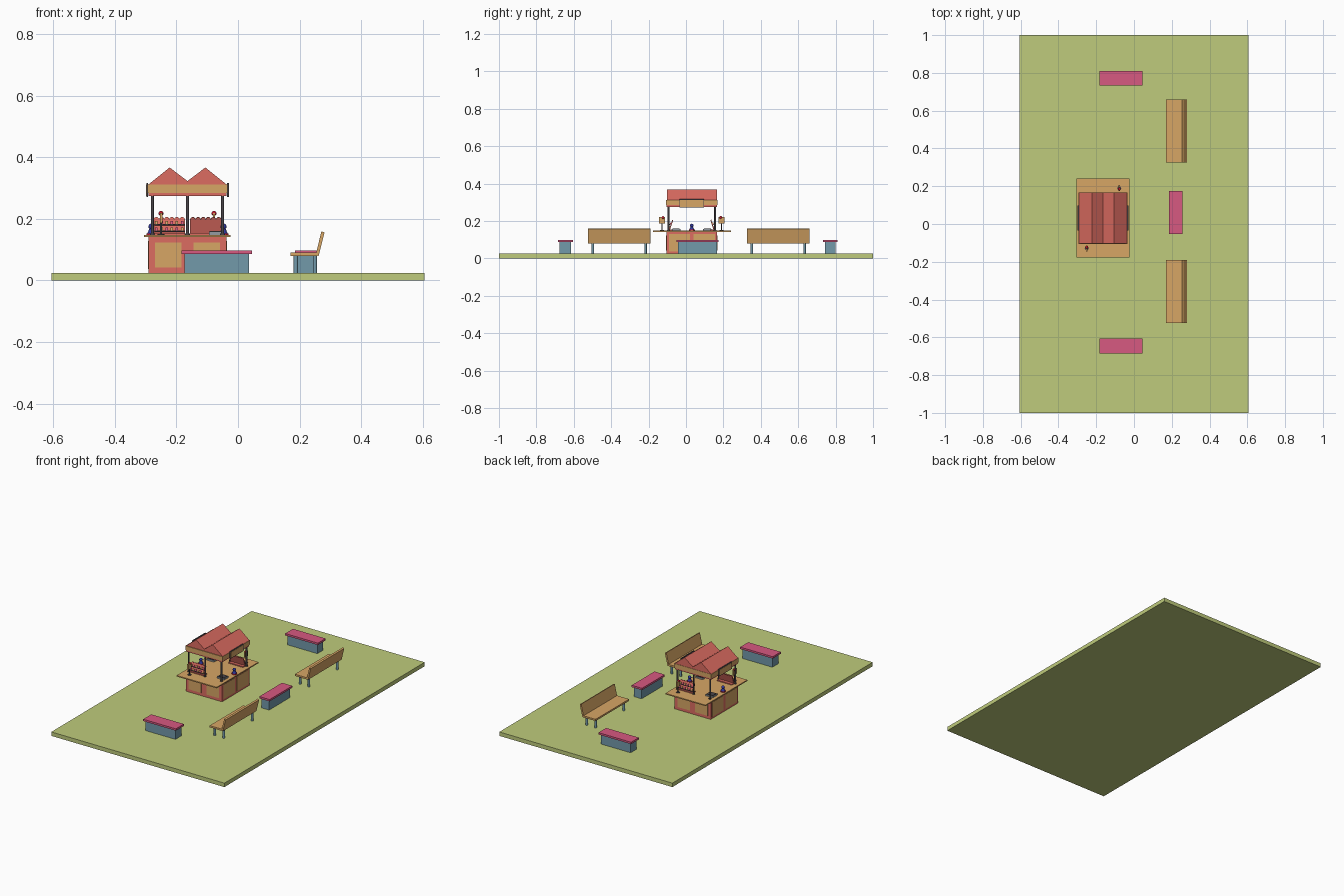
import bpy, math
from mathutils import Matrix, Vector

if "Cube" in bpy.data.objects:
    bpy.data.objects.remove(bpy.data.objects["Cube"])

COL = {"grass": (.52, .60, .20), "red": (.72, .15, .12), "tan": (.68, .38, .13), "teal": (.17, .32, .40),
       "pink": (.68, .10, .22), "dark": (.07, .06, .07), "grey": (.30, .33, .36), "blue": (.03, .04, .35),
       "crimson": (.55, .01, .03)}
MATS = {}
for k, c in COL.items():
    MATS[k] = bpy.data.materials.new(k)
    MATS[k].diffuse_color = (*c, 1)


def mesh(name, verts, faces, col):
    me = bpy.data.meshes.new(name)
    me.from_pydata(verts, [], faces)
    me.materials.append(MATS[col])
    ob = bpy.data.objects.new(name, me)
    bpy.context.collection.objects.link(ob)
    return ob


def box(name, x0, x1, y0, y1, z0, z1, col):
    v = [(x, y, z) for z in (z0, z1) for x, y in ((x0, y0), (x1, y0), (x1, y1), (x0, y1))]
    f = [(3, 2, 1, 0), (4, 5, 6, 7)] + [(i, (i + 1) % 4, (i + 1) % 4 + 4, i + 4) for i in range(4)]
    return mesh(name, v, f, col)


def prism(name, prof, y0, y1, col):
    # x-z profile (counter-clockwise seen from the front) extruded along y
    n = len(prof)
    v = [(x, y, z) for y in (y0, y1) for x, z in prof]
    f = [tuple(range(n)), tuple(reversed(range(n, 2 * n)))]
    f += [(i, i + n, (i + 1) % n + n, (i + 1) % n) for i in range(n)]
    return mesh(name, v, f, col)


def rod(name, x, y, z0, z1, r, col, r2=None, n=12):
    r2 = r if r2 is None else r2
    a = [2 * math.pi * i / n for i in range(n)]
    v = [(x + q * math.cos(t), y + q * math.sin(t), z) for q, z in ((r, z0), (r2, z1)) for t in a]
    f = [tuple(reversed(range(n))), tuple(range(n, 2 * n))]
    f += [(i, (i + 1) % n, (i + 1) % n + n, i + n) for i in range(n)]
    return mesh(name, v, f, col)


def ball(name, x, y, z, r, col):
    bpy.ops.mesh.primitive_uv_sphere_add(segments=12, ring_count=8, radius=r, location=(x, y, z))
    ob = bpy.context.object
    ob.name = name
    ob.data.materials.append(MATS[col])
    bpy.ops.object.shade_smooth_by_angle()
    return ob


CX, CY = -.164, .031          # kiosk centre


def twin(objs):
    # copy turned half a turn about the kiosk centre
    turn = Matrix.Translation((CX, CY, 0)) @ Matrix.Rotation(math.pi, 4, 'Z') @ Matrix.Translation((-CX, -CY, 0))
    bpy.context.view_layer.update()
    for o in objs:
        c = o.copy()
        bpy.context.collection.objects.link(c)
        c.matrix_world = turn @ o.matrix_world


box("lawn", -.605, .605, -1, 1, 0, .025, "grass")

# benches
for y0, y1 in ((-.525, -.19), (.325, .66)):
    box("bench_seat", .17, .258, y0, y1, .08, .091, "tan")
    prism("bench_back", [(.252, .082), (.262, .080), (.281, .156), (.271, .160)], y0, y1, "tan")
    for y in (y0 + .022, y1 - .03):
        for x in (.188, .25):
            rod("bench_leg", x, y + .004, .025, .081, .007, "teal")

# flower boxes
for x0, x1, y0, y1 in ((-.183, .045, -.685, -.605), (-.183, .045, .733, .81), (.185, .257, -.052, .175)):
    box("planter_base", x0 + .01, x1 - .01, y0 + .01, y1 - .01, .025, .088, "teal")
    box("planter_top", x0, x1, y0, y1, .086, .098, "pink")

# kiosk base with inset-coloured panels, counter
box("kiosk_base", -.290, -.038, -.105, .167, .025, .141, "red")
box("counter", -.305, -.025, -.177, .241, .141, .148, "tan")
panels = []
for x0, x1 in ((-.270, -.183), (-.145, -.058)):
    panels.append(box("front_panel", x0, x1, -.107, -.104, .043, .123, "tan"))
for y0, y1 in ((-.092, .021), (.041, .154)):
    panels.append(box("side_panel", -.039, -.036, y0, y1, .037, .129, "tan"))
twin(panels)

# posts
for y in (-.094, .156):
    for x in (-.278, CX, -.050):
        rod("post", x, y, .147, .285, .005, "dark")
        rod("post_foot", x, y, .147, .152, .008, "dark")

# canopy: red band, tan fascia as open frames, ceiling
for nm, z0, z1, d, col in (("canopy_band", .275, .286, 0, "red"), ("canopy_fascia", .284, .311, .003, "tan")):
    X0, X1, Y0, Y1, t = -.291 - d, -.037 + d, -.103 - d, .165 + d, .012
    box(nm, X0, X1, Y0, Y0 + t, z0, z1, col)
    box(nm, X0, X1, Y1 - t, Y1, z0, z1, col)
    box(nm, X0, X0 + t, Y0 + t, Y1 - t, z0, z1, col)
    box(nm, X1 - t, X1, Y0 + t, Y1 - t, z0, z1, col)
box("ceiling", -.285, -.043, -.095, .157, .300, .310, "tan")

# double gable roof
prism("gable_roof", [(-.292, .311), (-.036, .311), (-.106, .367), (CX, .323), (-.222, .367)],
      -.102, .166, "red")

# end signs
twin([box("end_sign_border", -.036, -.030, -.035, .097, .271, .316, "dark"),
      box("end_sign_face", -.031, -.0285, -.031, .093, .275, .312, "tan")])

# leaning display rack with rows of small wares
items = []
def lean(x0, x1, z0, z1, off, thick, col, name):
    o = box(name, x0, x1, -thick / 2, thick / 2, z0, z1, col)
    o.matrix_world = Matrix.Translation((0, -.088 + off, .152)) @ Matrix.Rotation(math.radians(-18), 4, 'X')
    return o
items.append(lean(-.274, -.172, 0, .05, 0, .005, "red", "rack_board"))
for j in range(2):
    items.append(lean(-.272, -.174, .006 + j * .022, .009 + j * .022, -.005, .010, "dark", "rack_shelf"))
for i in range(6):
    x = -.265 + i * .0167
    s = rod("rack_scallop", 0, 0, -.0025, .0025, .0083, "red")
    s.matrix_world = (Matrix.Translation((x, -.088, .152)) @ Matrix.Rotation(math.radians(-18), 4, 'X')
                      @ Matrix.Translation((0, 0, .048)) @ Matrix.Rotation(math.pi / 2, 4, 'X'))
    items.append(s)
    for j in range(2):
        items.append(lean(x - .004, x + .004, .010 + j * .022, .020 + j * .022, -.005, .006,
                          "tan" if (i + j) % 2 else "pink", "rack_ware"))
items.append(box("rack_foot", -.274, -.172, -.096, -.066, .147, .154, "red"))

# counter mirror on a stand, with red knob
items += [rod("mirror_foot", -.250, -.128, .147, .151, .011, "dark"),
          rod("mirror_pole", -.250, -.128, .150, .188, .003, "dark"),
          box("mirror_frame", -.254, -.246, -.145, -.113, .186, .220, "tan"),
          ball("mirror_knob", -.250, -.123, .218, .008, "crimson")]

# low tray and blue bust on the counter end
items += [box("tray", -.095, -.045, -.075, -.030, .148, .157, "grey"),
          box("tray_lip", -.092, -.048, -.071, -.034, .157, .160, "dark"),
          rod("bust_base", -.047, CY, .147, .153, .016, "crimson"),
          rod("bust_body", -.047, CY, .153, .168, .013, "blue", .007),
          ball("bust_head", -.047, CY, .175, .010, "blue")]
twin(items)

for m in bpy.data.materials:
    if m.users and not m.is_grease_pencil:
        m.use_nodes = True
        m.node_tree.nodes["Principled BSDF"].inputs["Base Color"].default_value = m.diffuse_color
